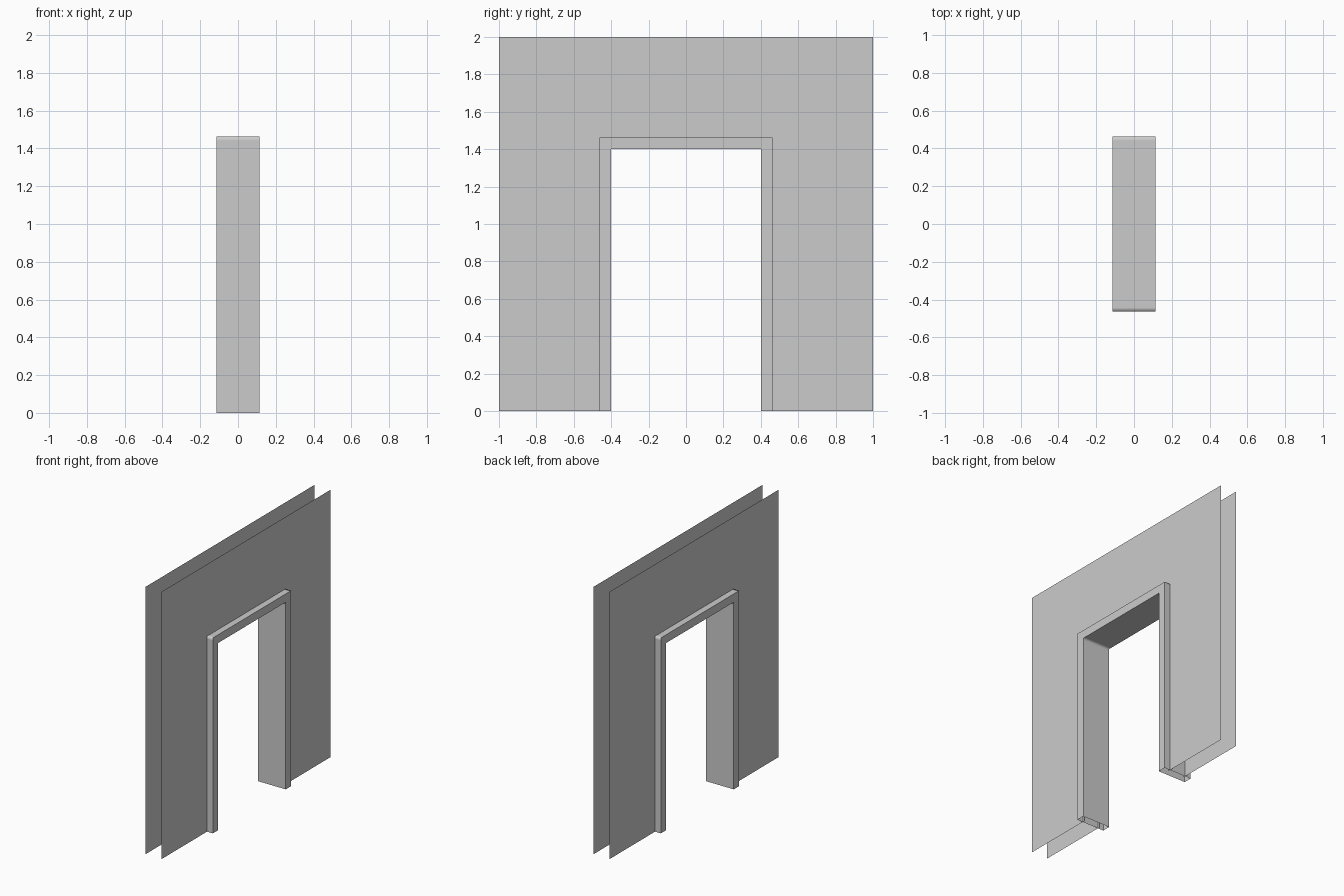
import bpy, bmesh

if "Cube" in bpy.data.objects:
    bpy.data.objects.remove(bpy.data.objects["Cube"])

WALL_X = 0.067     # wall sheet offset from the centre
FRAME_X = 0.115    # frame half depth
OPEN_Y, OPEN_Z = 0.40, 1.40
TRIM = 0.062       # trim width


def arch(half, top, loop=0.02):
    """Doorway outline (y, z) with support points beside each corner."""
    left = [(-half, 0), (-half, top - loop), (-half, top), (-half + loop, top)]
    return left + [(-y, z) for y, z in reversed(left)]


def new_object(name, bm):
    mesh = bpy.data.meshes.new(name)
    bm.to_mesh(mesh)
    bm.free()
    obj = bpy.data.objects.new(name, mesh)
    bpy.context.collection.objects.link(obj)
    return obj


def wall_sheet(name, x):
    """Single-sided sheet with the doorway cut out."""
    hy, hz = OPEN_Y + 0.045, OPEN_Z + 0.045
    outline = [(-1, 0), (-1, 2), (1, 2), (1, 0),
               (hy, 0), (hy, hz), (-hy, hz), (-hy, 0)]
    bm = bmesh.new()
    v = [bm.verts.new((x, y, z)) for y, z in outline]
    for ids in ((0, 1, 6, 7), (1, 2, 5, 6), (2, 3, 4, 5)):
        f = bm.faces.new([v[i] for i in ids])
        f.normal_update()
        if f.normal.x * x < 0:
            f.normal_flip()
    new_object(name, bm)


def door_frame():
    """Rectangular section swept around the doorway, open at the floor."""
    bm = bmesh.new()
    inner, outer = arch(OPEN_Y, OPEN_Z), arch(OPEN_Y + TRIM, OPEN_Z + TRIM)
    # four rails in order around the section
    rails = [[bm.verts.new((x, y, z)) for y, z in path]
             for x, path in ((FRAME_X, inner), (FRAME_X, outer),
                             (-FRAME_X, outer), (-FRAME_X, inner))]
    for k in range(4):
        a, b = rails[k], rails[(k + 1) % 4]
        for i in range(len(a) - 1):
            bm.faces.new((a[i], a[i + 1], b[i + 1], b[i])).smooth = True
    # long rails stay crisp, the turns at the two top corners shade softly
    for rail in rails:
        for p, q in zip(rail, rail[1:]):
            bm.edges.get((p, q)).smooth = False
    # outward normals, checked on the +x trim face
    bm.normal_update()
    bm.faces.ensure_lookup_table()
    if bm.faces[0].normal.x < 0:
        bmesh.ops.reverse_faces(bm, faces=bm.faces[:])
    new_object("door_frame", bm)


# wall sheets on both sides, then the frame around the opening
wall_sheet("wall_right", WALL_X)
wall_sheet("wall_left", -WALL_X)
door_frame()
